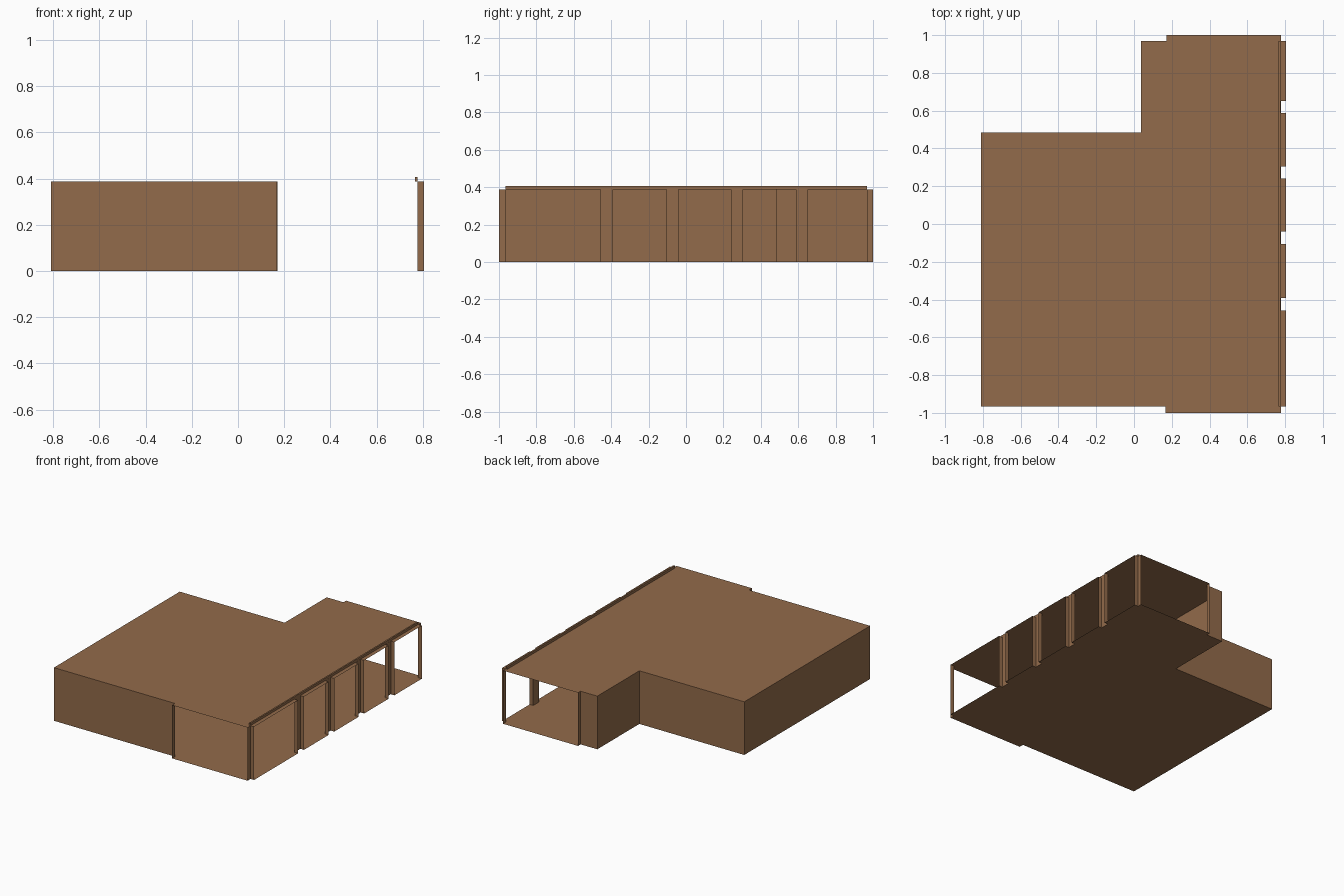
import bpy, bmesh

if "Cube" in bpy.data.objects:
    bpy.data.objects.remove(bpy.data.objects["Cube"])

H = 0.388            # storey height
XW, XB = 0.777, 0.806  # east wall line, outer line of the bays

brown = bpy.data.materials.new("brown")
brown.diffuse_color = (0.29, 0.147, 0.069, 1)
brown.use_nodes = True
brown.node_tree.nodes["Principled BSDF"].inputs["Base Color"].default_value = brown.diffuse_color


def add_object(name, bm):
    mesh = bpy.data.meshes.new(name)
    bm.to_mesh(mesh)
    bm.free()
    mesh.materials.append(brown)
    obj = bpy.data.objects.new(name, mesh)
    bpy.context.collection.objects.link(obj)


def slab(name, pts, z, up):
    bm = bmesh.new()
    face = bm.faces.new([bm.verts.new((x, y, z)) for x, y in pts])
    face.normal_update()
    if (face.normal.z > 0) != up:
        face.normal_flip()
    bmesh.ops.triangulate(bm, faces=bm.faces[:])
    add_object(name, bm)


# Footprint, counter-clockwise: (x, y, the edge starting here has a wall)
bays = [(-0.966, -0.457), (-0.391, -0.105), (-0.041, 0.241),
        (0.304, 0.587), (0.652, 0.968)]
outline = [(-0.81, 0.485, True), (-0.81, -0.966, True), (0.168, -0.966, True),
           (0.168, -1.0, False), (XW, -1.0, True)]
for y0, y1 in bays:
    outline += [(XW, y0, True), (XB, y0, False), (XB, y1, True), (XW, y1, True)]
outline += [(XW, 1.0, False), (0.172, 1.0, True), (0.172, 0.97, True),
            (0.037, 0.97, True), (0.037, 0.485, True)]
pts = [(x, y) for x, y, _ in outline]

# Floor and roof sheets
slab("floor", pts, 0.0, False)
slab("roof", pts, H, True)

# Thin outer walls, leaving the two ends and the bay fronts open
bm = bmesh.new()
low = [bm.verts.new((x, y, 0)) for x, y in pts]
high = [bm.verts.new((x, y, H)) for x, y in pts]
for i, (_, _, solid) in enumerate(outline):
    j = (i + 1) % len(outline)
    if solid:
        bm.faces.new((low[i], low[j], high[j], high[i]))
add_object("outer_walls", bm)

# Low curb on the roof edge above the bays
bm = bmesh.new()
bmesh.ops.create_cube(bm, size=1)
bmesh.ops.scale(bm, vec=(0.011, 1.934, 0.018), verts=bm.verts)
bmesh.ops.translate(bm, vec=(0.771, 0.001, H + 0.009), verts=bm.verts)
add_object("roof_curb", bm)
